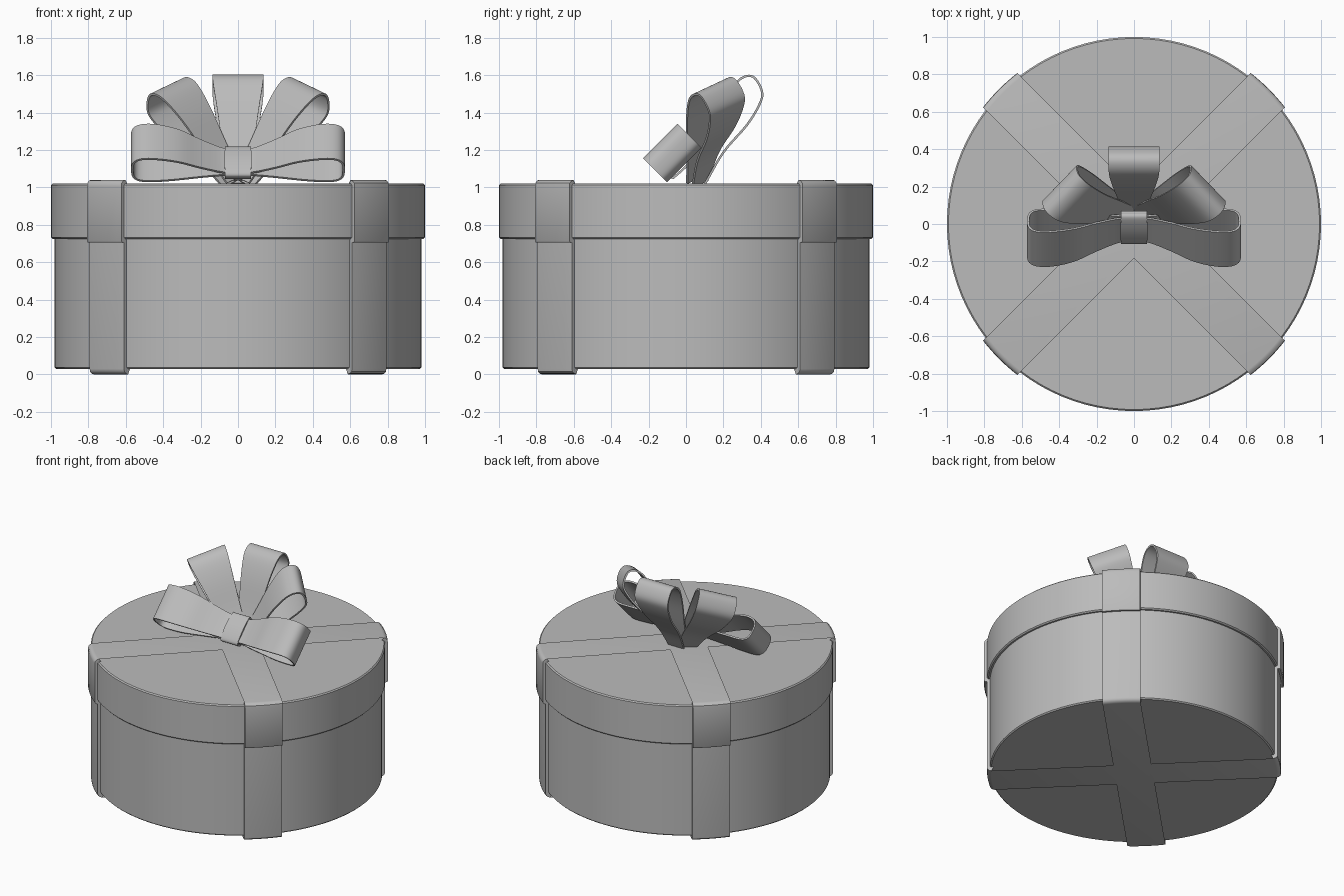
import bpy, bmesh, math
from mathutils import Vector

if "Cube" in bpy.data.objects:
    bpy.data.objects.remove(bpy.data.objects["Cube"])

grey = bpy.data.materials.new("plain_grey")
grey.diffuse_color = (0.5, 0.5, 0.5, 1)
grey.use_nodes = True
grey.node_tree.nodes["Principled BSDF"].inputs["Base Color"].default_value = grey.diffuse_color


def finish(name, bm, thickness=0, angle=40):
    bmesh.ops.recalc_face_normals(bm, faces=bm.faces)
    me = bpy.data.meshes.new(name)
    bm.to_mesh(me)
    bm.free()
    me.materials.append(grey)
    ob = bpy.data.objects.new(name, me)
    bpy.context.collection.objects.link(ob)
    bpy.ops.object.select_all(action='DESELECT')
    ob.select_set(True)
    bpy.context.view_layer.objects.active = ob
    if thickness:
        mod = ob.modifiers.new("thickness", 'SOLIDIFY')
        mod.thickness = thickness
        mod.offset = 0
        bpy.ops.object.modifier_apply(modifier=mod.name)
    bpy.ops.object.shade_smooth_by_angle(angle=math.radians(angle))
    return ob


def drum(name, r, z0, z1, bevel=0.008, segs=96):
    """Closed upright cylinder with softened rims."""
    bm = bmesh.new()
    rings = []
    for rad, z in ((r - bevel, z0), (r, z0 + bevel), (r, z1 - bevel), (r - bevel, z1)):
        rings.append([bm.verts.new((rad * math.cos(2 * math.pi * i / segs),
                                    rad * math.sin(2 * math.pi * i / segs), z)) for i in range(segs)])
    for a, b in zip(rings, rings[1:]):
        for i in range(segs):
            bm.faces.new((a[i], a[(i + 1) % segs], b[(i + 1) % segs], b[i]))
    bm.faces.new(rings[0][::-1])
    bm.faces.new(rings[-1])
    finish(name, bm)


def grid(bm, rows, close=False):
    """Skin a list of equally long rows of points."""
    vs = [[bm.verts.new(p) for p in row] for row in rows]
    for a, b in zip(vs, vs[1:] + (vs[:1] if close else [])):
        for i in range(len(a) - 1):
            bm.faces.new((a[i], a[i + 1], b[i + 1], b[i]))
    return vs


def band(name, angle, profile, half=0.13, n=8):
    """Solid strap across the drum; its ends follow the round wall."""
    ca, sa = math.cos(angle), math.sin(angle)
    path = [(r, z, 1) for r, z in profile] + [(r, z, -1) for r, z in reversed(profile)]
    rows = []
    for r, z, side in path:
        row = []
        for i in range(n + 1):
            t = half * (2 * i / n - 1)
            s = side * math.sqrt(r * r - t * t)
            row.append((s * ca - t * sa, s * sa + t * ca, z))
        rows.append(row)
    bm = bmesh.new()
    vs = grid(bm, rows, close=True)
    # side walls: pair inner and outer half of the closed section
    h, m = len(profile) // 2, len(vs)
    for k in (0, n):
        for i in range(h - 1):
            for a, b in ((i, i + 1), (m - 1 - i, m - 2 - i)):
                c, d = (2 * h - 1 - i, 2 * h - 2 - i) if a < m // 2 else (m - 2 * h + i, m - 2 * h + i + 1)
                bm.faces.new((vs[a][k], vs[b][k], vs[d][k], vs[c][k]))
        bm.faces.new((vs[h - 1][k], vs[h][k], vs[m - h - 1][k], vs[m - h][k]))
    finish(name, bm)


def smooth_path(pts, steps=5):
    """Catmull-Rom curve through points given as (along, across, half width)."""
    p = [Vector(q) for q in pts]
    p = [2 * p[0] - p[1]] + p + [2 * p[-1] - p[-2]]
    out = []
    for a, b, c, d in zip(p, p[1:], p[2:], p[3:]):
        for i in range(steps):
            t = i / steps
            out.append(0.5 * (2 * b + (c - a) * t + (2 * a - 5 * b + 4 * c - d) * t * t
                              + (3 * b - a - 3 * c + d) * t ** 3))
    return out + [p[-2]]


def ribbon(name, pts, origin, along, across, width, close=False, thickness=0.012):
    o, d, n, w = (Vector(v) for v in (origin, along, across, width))
    rows = []
    for s, u, h in smooth_path(pts):
        c = o + d * s + n * u
        rows.append([c - w * h, c, c + w * h])
    bm = bmesh.new()
    grid(bm, rows, close)
    finish(name, bm, thickness)


# box and lid
drum("box_body", 0.98, 0.03, 0.74)
drum("box_lid", 1.0, 0.725, 1.02)

# crossed straps: outer profile runs first, inner profile returns
for i, ang in enumerate((math.pi / 4, -math.pi / 4)):
    e = 0.002 * i
    band(f"lid_strap_{i + 1}", ang,
         [(0.99, 1.04 - e), (1.005, 1.036 - e), (1.018, 1.022), (1.02, 1.005), (1.02, 0.715), (1.015, 0.706),
          (0.985, 0.706), (0.985, 0.715), (0.985, 1.0), (0.98, 1.005), (0.975, 1.01), (0.97, 1.01)])
    band(f"body_strap_{i + 1}", ang,
         [(0.97, e), (0.985, 0.004 + e), (0.998, 0.016), (1.0, 0.03), (1.0, 0.73),
          (0.965, 0.73), (0.965, 0.05), (0.96, 0.045), (0.955, 0.04), (0.95, 0.04)])

# front bow: two tilted loops and a knot
k = math.sqrt(0.5)
bow_o, bow_n, bow_w = (0, -0.075, 1.185), (0, -k, k), (0, k, k)
bow = [(0, -0.065, 0.09), (0.08, -0.06, 0.09), (0.2, -0.01, 0.105), (0.32, 0.05, 0.122), (0.44, 0.08, 0.13),
       (0.52, 0.078, 0.13), (0.56, 0.045, 0.13), (0.565, -0.02, 0.13), (0.55, -0.065, 0.13),
       (0.5, -0.085, 0.13), (0.38, -0.085, 0.126), (0.2, -0.08, 0.105), (0.08, -0.08, 0.09), (0, -0.08, 0.09)]
for side, label in ((-1, "left"), (1, "right")):
    ribbon(f"bow_loop_{label}", bow, bow_o, (side, 0, 0), bow_n, bow_w)
knot = [(-0.1, -0.085, 0.07), (-0.095, -0.06, 0.07), (0, -0.048, 0.072), (0.095, -0.06, 0.07),
        (0.1, -0.085, 0.07), (0.09, -0.1, 0.07), (0, -0.105, 0.07), (-0.09, -0.1, 0.07)]
ribbon("bow_knot", knot, bow_o, bow_w, bow_n, (1, 0, 0), close=True)

# three upright loops fanned behind the bow
loop = [(0, -0.02, 0.06), (0.2, -0.05, 0.085), (0.4, -0.085, 0.112), (0.54, -0.09, 0.132), (0.605, -0.063, 0.137),
        (0.622, -0.015, 0.137), (0.576, 0.055, 0.137), (0.51, 0.075, 0.13), (0.38, 0.068, 0.112),
        (0.195, 0.027, 0.085), (0, 0.02, 0.06)]
for label, base, d, w in (("center", (0, 0.085, 1.03), (0, 0.28, 0.52), (1, 0, 0)),
                          ("left", (-0.03, 0.06, 1.03), (-0.35, 0.12, 0.47), (0.19, 0.18, 0.07)),
                          ("right", (0.03, 0.06, 1.03), (0.35, 0.12, 0.47), (0.19, -0.18, -0.07))):
    d = Vector(d).normalized()
    w = Vector(w)
    w = (w - d * w.dot(d)).normalized()
    ribbon(f"upright_loop_{label}", loop, base, d, d.cross(w), w)
